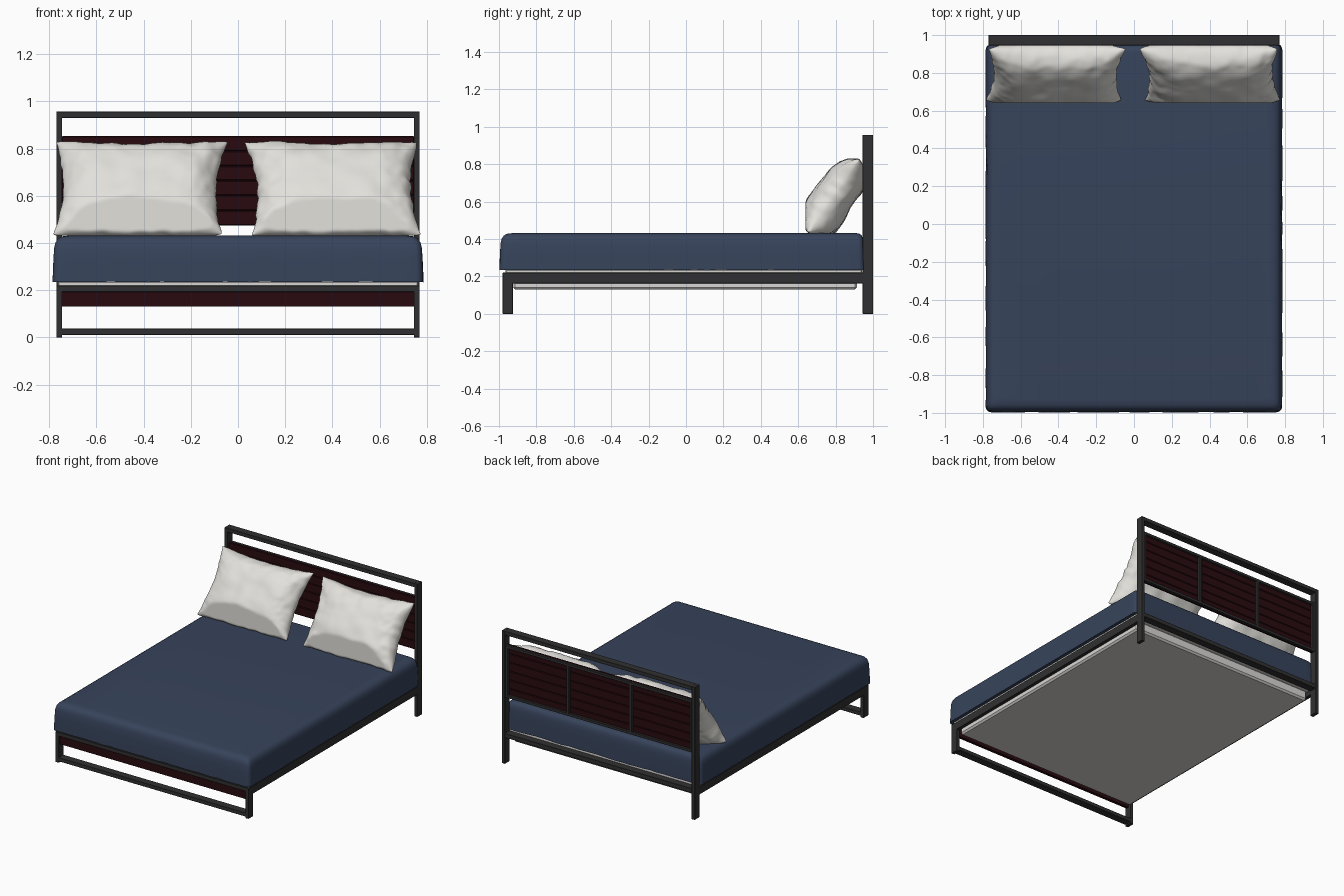
import bpy, bmesh, math
from mathutils import Vector, noise

if "Cube" in bpy.data.objects:
    bpy.data.objects.remove(bpy.data.objects["Cube"])


def material(name, rgb):
    m = bpy.data.materials.new(name)
    m.diffuse_color = (*rgb, 1)
    m.use_nodes = True
    m.node_tree.nodes["Principled BSDF"].inputs["Base Color"].default_value = m.diffuse_color
    return m


METAL = material("dark metal", (0.03, 0.03, 0.032))
WOOD = material("dark red wood", (0.022, 0.003, 0.005))
NAVY = material("navy blanket", (0.038, 0.057, 0.105))
WHITE = material("white pillow", (0.76, 0.75, 0.71))
BASE = material("pale base", (0.70, 0.68, 0.66))


def finish(name, bm, mat, smooth=None):
    bmesh.ops.recalc_face_normals(bm, faces=bm.faces)
    me = bpy.data.meshes.new(name)
    bm.to_mesh(me)
    bm.free()
    me.materials.append(mat)
    ob = bpy.data.objects.new(name, me)
    bpy.context.collection.objects.link(ob)
    if smooth:
        bpy.ops.object.select_all(action='DESELECT')
        ob.select_set(True)
        bpy.context.view_layer.objects.active = ob
        bpy.ops.object.shade_smooth_by_angle(angle=math.radians(smooth))
    return ob


def box(name, x, y, z, mat, bevel=0.0015):
    """Box from (min, max) pairs, with a fine bevel."""
    bm = bmesh.new()
    bmesh.ops.create_cube(bm, size=1)
    for v in bm.verts:
        for i, (a, b) in enumerate((x, y, z)):
            v.co[i] = a if v.co[i] < 0 else b
    if bevel:
        bmesh.ops.bevel(bm, geom=bm.edges[:], offset=bevel, segments=1, affect='EDGES')
    return finish(name, bm, mat)


# Metal frame: posts and side rails on both sides
for s, side in ((-1, "left"), (1, "right")):
    xs = tuple(sorted((s * 0.745, s * 0.77)))
    box(side + "_head_post", xs, (0.945, 1.0), (0, 0.957), METAL)
    box(side + "_foot_post", xs, (-0.98, -0.925), (0, 0.22), METAL)
    box(side + "_side_rail", xs, (-0.93, 0.95), (0.163, 0.22), METAL)

# Cross rails
W = (-0.747, 0.747)
box("head_top_rail", W, (0.945, 1.0), (0.93, 0.957), METAL)
box("head_bottom_rail", W, (0.945, 1.0), (0.19, 0.22), METAL)
box("foot_top_rail", W, (-0.98, -0.925), (0.193, 0.22), METAL)
box("foot_bottom_rail", W, (-0.98, -0.925), (0.011, 0.038), METAL)

# Wooden boards of headboard and footboard
N, Z0, Z1 = 6, 0.475, 0.853
H = (Z1 - Z0) / N
for i in range(N):
    box(f"headboard_slat_{i + 1}", W, (0.957, 0.975), (Z0 + i * H, Z0 + (i + 1) * H), WOOD, 0.004)
box("footboard_panel", W, (-0.967, -0.945), (0.13, 0.194), WOOD)

# Metal bracing behind the headboard
BY = (0.974, 0.992)
box("brace_top", W, BY, (0.833, 0.852), METAL)
box("brace_bottom", W, BY, (0.476, 0.495), METAL)
for k, x in enumerate((-0.737, -0.25, 0.25, 0.737)):
    box(f"brace_upright_{k + 1}", (x - 0.01, x + 0.01), BY, (0.49, 0.84), METAL)

# Pale base under the mattress
box("base_top", (-0.762, 0.762), (-0.965, 0.94), (0.2, 0.237), BASE, 0.004)
box("base_underside", (-0.74, 0.74), (-0.925, 0.915), (0.13, 0.205), BASE, 0.012)


# Blanket-covered mattress: stacked rounded rectangles with a wavy hem
def rounded_rect(x0, x1, y0, y1, r, n=28, c=5):
    corners = [(x1 - r, y1 - r, 0), (x0 + r, y1 - r, 90), (x0 + r, y0 + r, 180), (x1 - r, y0 + r, 270)]
    pts = []
    for i, (cx, cy, a) in enumerate(corners):
        for j in range(c + 1):
            t = math.radians(a + 90 * j / c)
            pts.append(Vector((cx + r * math.cos(t), cy + r * math.sin(t), 0)))
        nx, ny, na = corners[(i + 1) % 4]
        t = math.radians(na)
        end = Vector((nx + r * math.cos(t), ny + r * math.sin(t), 0))
        start = pts[-1].copy()
        pts += [start.lerp(end, j / n) for j in range(1, n)]
    return pts


bm = bmesh.new()
rings = []
for inset, z, wave in ((0.0, 0.235, 1), (0.001, 0.27, .6), (0.003, 0.33, .2), (0.006, 0.38, 0),
                       (0.012, 0.403, 0), (0.023, 0.419, 0), (0.04, 0.428, 0), (0.07, 0.432, 0)):
    ring = []
    for p in rounded_rect(-0.785 + inset, 0.785 - inset, -0.997 + inset, 0.953 - inset * 0.6, 0.03):
        w = noise.noise(p * 14) * 0.004 * wave
        ring.append(bm.verts.new((p.x * (1 - w), max(p.y * (1 - w), -1), z + (w if z < 0.24 else 0))))
    rings.append(ring)
for a, b in zip(rings, rings[1:]):
    for i in range(len(a)):
        j = (i + 1) % len(a)
        bm.faces.new((a[i], a[j], b[j], b[i]))
bm.faces.new(rings[-1])
bm.faces.new(rings[0])
finish("blanket_mattress", bm, NAVY, 50)


# Pillows leaning on the headboard
def pillow(name, corners, seed):
    """corners: x of bottom left, bottom right, top left, top right."""
    bl, br, tl, tr = corners
    nu, nv = 64, 48
    bm = bmesh.new()
    along = Vector((0, 0.265, 0.385)).normalized()
    front = Vector((0, -along.z, along.y))
    sheets = []
    for s in (1, -1):
        grid = []
        for j in range(nv + 1):
            v = -math.cos(math.pi * j / nv)
            row = []
            for i in range(nu + 1):
                u = -math.cos(math.pi * i / nu)
                tv, tu = (v + 1) / 2, (u + 1) / 2
                xl, xr = bl + (tl - bl) * tv, br + (tr - br) * tv
                pinch = 0.035 * (1 - v * v)
                x = xl + pinch + (xr - xl - 2 * pinch) * tu
                # seam line from the mattress up to the headboard
                y = 0.655 + 0.272 * tv
                z = 0.437 + 0.39 * tv - 0.022 * (1 - u * u) * max(v, 0)
                puff = max(0, (1 - u ** 4) * (1 - v ** 4)) ** 0.55
                thick = 0.105 if s > 0 else 0.105 + 0.035 * max(0, -v)
                p = Vector((x, y, z)) + front * (s * thick * puff)
                q = Vector((u * 2.2, v * 1.8, s * 3.0 + seed))
                # creases grow stronger toward the seams
                edge = max(abs(u), abs(v)) ** 3
                fold = noise.noise(q * 1.5) * 0.010 + noise.noise(q * 4) * 0.009 * edge
                p += front * (s * fold * min(1, puff * 2))
                rim = noise.noise(Vector((u * 6, v * 6, seed))) * 0.007 * edge
                p.z += rim
                p.x += rim
                p.z = max(p.z, 0.431)
                p.y = min(max(p.y, 0.64), 0.945)
                row.append(bm.verts.new(p))
            grid.append(row)
        sheets.append(grid)
    for g in sheets:
        for j in range(nv):
            for i in range(nu):
                bm.faces.new((g[j][i], g[j][i + 1], g[j + 1][i + 1], g[j + 1][i]))
    bmesh.ops.remove_doubles(bm, verts=bm.verts, dist=0.0003)
    finish(name, bm, WHITE, 60)


pillow("left_pillow", (-0.782, -0.07, -0.772, -0.045), 1.3)
pillow("right_pillow", (0.062, 0.775, 0.03, 0.76), 8.6)
